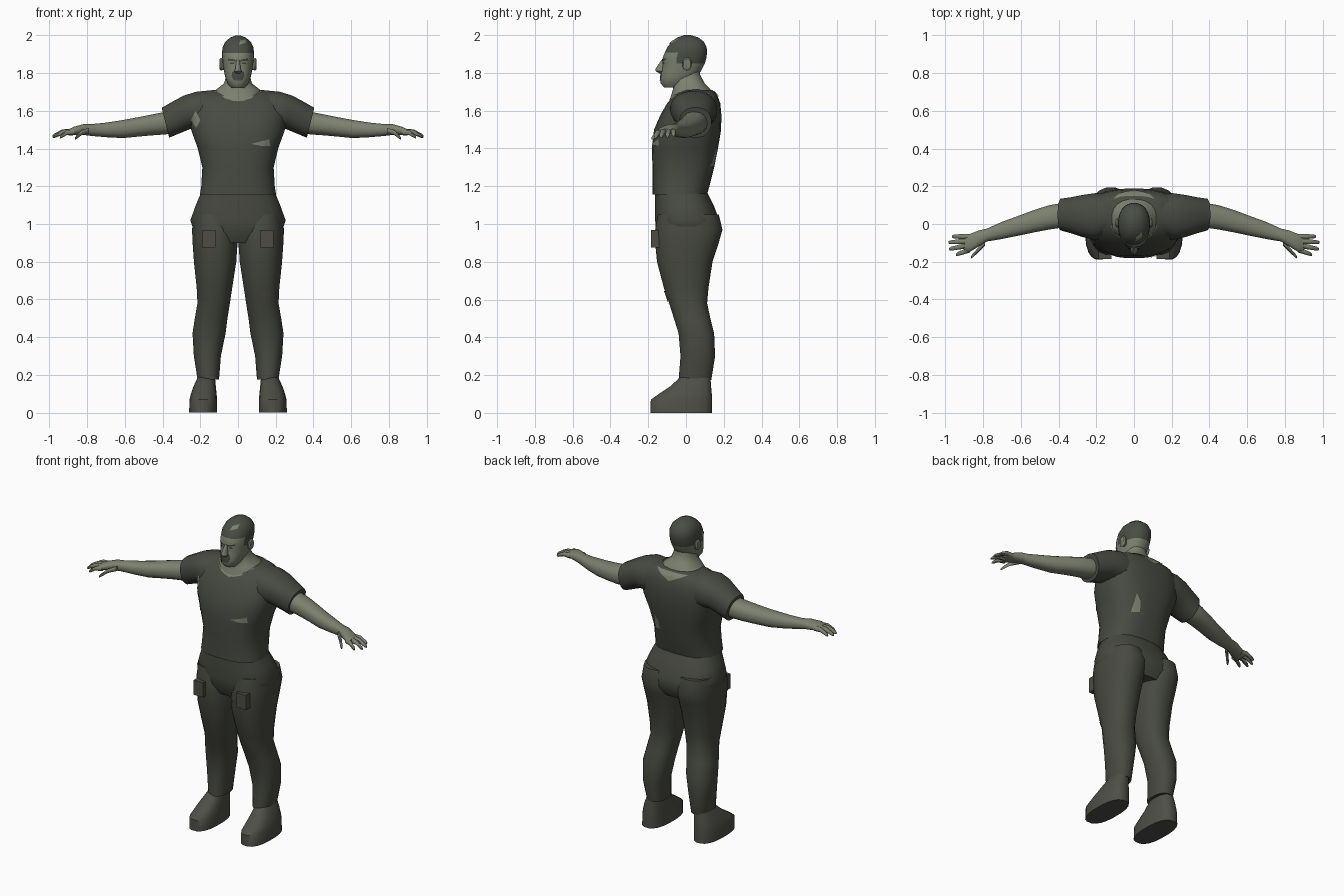
import bpy, bmesh, math
from mathutils import Vector
from mathutils.bvhtree import BVHTree

cube = bpy.data.objects.get("Cube")
if cube:
    bpy.data.objects.remove(cube, do_unlink=True)


def material(name, r, g, b):
    mat = bpy.data.materials.new(name)
    mat.use_nodes = True
    mat.diffuse_color = (r, g, b, 1)
    shader = mat.node_tree.nodes["Principled BSDF"]
    shader.inputs["Base Color"].default_value = (r, g, b, 1)
    shader.inputs["Roughness"].default_value = 0.9
    return mat


skin = material("skin", .2, .22, .16)
hair = material("hair", .065, .076, .058)
shirt_cloth = material("shirt cloth", .062, .07, .055)
trouser_cloth = material("trouser cloth", .063, .068, .053)
boot_leather = material("boot leather", .075, .078, .063)
pocket_cloth = material("pocket cloth", .075, .074, .058)
feature_dark = material("feature dark", .06, .062, .048)


def finish(name, bm, mats, mirrored=False, smooth=True):
    """Turn a bmesh into an object, optionally doubled across x = 0."""
    if mirrored:
        bmesh.ops.mirror(bm, geom=bm.verts[:] + bm.edges[:] + bm.faces[:],
                         axis='X', merge_dist=-1)
    bmesh.ops.recalc_face_normals(bm, faces=bm.faces[:])
    mesh = bpy.data.meshes.new(name)
    bm.to_mesh(mesh)
    bm.free()
    for mat in mats:
        mesh.materials.append(mat)
    if smooth:
        mesh.shade_smooth()
        mesh.set_sharp_from_angle(angle=math.radians(45))
    obj = bpy.data.objects.new(name, mesh)
    bpy.context.collection.objects.link(obj)
    return obj


def signed_power(value, power):
    return math.copysign(abs(value) ** power, value)


def add_loft(bm, rings, axis, sides, square, tilt):
    """Skin rounded cross-sections; a ring is position, low/high, low/high."""
    loops = []
    for ring in rings:
        if len(ring) == 4:                       # symmetric: half width only
            ring = (ring[0], -ring[1], ring[1], ring[2], ring[3])
        pos, u0, u1, v0, v1 = ring
        loop = []
        for i in range(sides):
            a = math.tau * (i + .5) / sides
            du = signed_power(math.cos(a), 2 / square) * (u1 - u0) / 2
            dv = signed_power(math.sin(a), 2 / square) * (v1 - v0) / 2
            u, v, w = (u0 + u1) / 2 + du, (v0 + v1) / 2 + dv, pos + tilt * dv
            loop.append(bm.verts.new((u, v, w) if axis == 'Z' else (w, u, v)))
        loops.append(loop)
    for low, high in zip(loops, loops[1:]):
        for i in range(sides):
            j = (i + 1) % sides
            bm.faces.new((low[i], low[j], high[j], high[i]))
    bm.faces.new(loops[0][::-1])
    bm.faces.new(loops[-1])


def loft(name, rings, mat, axis='Z', sides=20, square=2.3, tilt=0, mirrored=False):
    bm = bmesh.new()
    add_loft(bm, rings, axis, sides, square, tilt)
    return finish(name, bm, [mat], mirrored)


def patch(name, targets, outline, mat, side=-1, mirrored=False):
    """Thin plate: an x-z outline draped on the front (-1) or back (1)."""
    bm = bmesh.new()
    bm.faces.new([bm.verts.new((x, 0, z)) for x, z in outline])
    bmesh.ops.triangulate(bm, faces=bm.faces[:])
    bmesh.ops.subdivide_edges(bm, edges=bm.edges[:], cuts=5, use_grid_fill=True)
    trees = [BVHTree.FromPolygons([v.co for v in t.data.vertices],
                                  [p.vertices[:] for p in t.data.polygons])
             for t in targets]
    for v in bm.verts:
        start = Vector((v.co.x, side, v.co.z))
        hits = [t.ray_cast(start, Vector((0, -side, 0)))[0] for t in trees]
        depths = [side * h.y for h in hits if h]
        if not depths:
            depths = [side * t.find_nearest(start)[0].y for t in trees]
        v.co.y = side * (max(depths) + .005)
    return finish(name, bm, [mat], mirrored)


# Trousers: pelvis and two legs
pelvis = loft("trouser_seat", [
    (.9, .15, -.13, .15), (.96, .235, -.16, .185), (1.02, .255, -.165, .178),
    (1.1, .226, -.165, .148), (1.17, .196, -.165, .112)], trouser_cloth, square=2.5)
legs = loft("trouser_legs", [
    (.175, .1, .215, -.04, .135), (.3, .09, .235, -.03, .155),
    (.42, .065, .242, -.04, .15), (.5, .055, .23, -.065, .13),
    (.58, .042, .216, -.09, .113), (.66, .03, .22, -.118, .12),
    (.8, .008, .235, -.155, .142), (.9, .001, .242, -.165, .175),
    (.97, 0, .245, -.165, .195), (1.05, .02, .235, -.15, .175)],
    trouser_cloth, mirrored=True)

# Boots
loft("boots", [
    (0, .11, .26, -.19, .14), (.07, .11, .258, -.188, .14),
    (.1, .113, .25, -.145, .138), (.14, .117, .236, -.085, .134),
    (.19, .122, .213, -.03, .13)], boot_leather, square=2.5, mirrored=True)

# Thigh pockets
bm = bmesh.new()
bmesh.ops.create_cube(bm, size=1)
bmesh.ops.scale(bm, vec=(.068, .045, .095), verts=bm.verts[:])
bmesh.ops.translate(bm, vec=(.153, -.163, .922), verts=bm.verts[:])
finish("thigh_pockets", bm, [pocket_cloth], mirrored=True, smooth=False)

# Shirt: body and sleeves
shirt = loft("shirt_body", [
    (1.155, .203, -.178, .112), (1.2, .196, -.178, .125), (1.3, .19, -.178, .15),
    (1.4, .214, -.182, .17), (1.5, .25, -.17, .187), (1.58, .26, -.135, .188),
    (1.64, .25, -.1, .182), (1.685, .21, -.06, .165), (1.71, .14, -.02, .14)],
    shirt_cloth, sides=28, square=2.6)
sleeves = loft("shirt_sleeves", [
    (.1, -.05, .155, 1.5, 1.712), (.2, -.085, .165, 1.5, 1.702),
    (.27, -.07, .155, 1.505, 1.68), (.33, -.05, .143, 1.48, 1.648),
    (.385, -.035, .135, 1.457, 1.617)],
    shirt_cloth, axis='X', tilt=.25, mirrored=True)

# Arms with hands
loft("arms", [
    (.28, -.02, .12, 1.5, 1.62), (.38, -.02, .112, 1.475, 1.597),
    (.45, -.03, .1, 1.47, 1.583), (.53, -.045, .075, 1.463, 1.567),
    (.61, -.062, .045, 1.455, 1.552), (.7, -.08, .012, 1.46, 1.538),
    (.78, -.093, -.024, 1.467, 1.53), (.82, -.118, -.033, 1.472, 1.53),
    (.87, -.148, -.052, 1.471, 1.516), (.9, -.15, -.06, 1.468, 1.502)],
    skin, axis='X', mirrored=True)

# Fingers and thumb: tapered tubes from knuckle to tip
bm = bmesh.new()
digits = [((.87, -.067, 1.49), (.965, -.066, 1.468)),
          ((.88, -.09, 1.49), (.985, -.098, 1.463)),
          ((.88, -.113, 1.488), (.98, -.133, 1.461)),
          ((.87, -.136, 1.486), (.945, -.163, 1.459)),
          ((.79, -.1, 1.495), (.865, -.178, 1.452))]
for root, tip in digits:
    rings = []
    for t, r in ((0, .016), (.5, .014), (.9, .011), (1, .006)):
        x, y, z = Vector(root).lerp(Vector(tip), t)
        z += .012 * math.sin(math.pi * t)
        rings.append((x, y - r, y + r, z - r, z + r))
    add_loft(bm, rings, 'X', 8, 2, 0)
finish("fingers", bm, [skin], mirrored=True)

# Neck and head, with cropped hair on the crown
loft("neck", [
    (1.62, .14, -.1, .13), (1.68, .14, -.08, .145), (1.715, .115, -.07, .13),
    (1.745, .075, -.068, .1), (1.79, .062, -.07, .075), (1.86, .06, -.06, .08)], skin)
head = loft("head", [
    (1.722, .035, -.115, -.02), (1.745, .055, -.135, .02), (1.775, .067, -.134, .055),
    (1.81, .075, -.128, .08), (1.85, .081, -.122, .1), (1.88, .084, -.124, .109),
    (1.908, .085, -.113, .112), (1.935, .083, -.1, .11), (1.965, .069, -.076, .095),
    (1.988, .043, -.045, .065), (2, .012, -.01, .025)], skin, sides=28, square=2.2)
head.data.materials.append(hair)
for face in head.data.polygons:
    c = face.center
    if c.z > 1.91 or (c.z > 1.86 and c.y > -.045):
        face.material_index = 1

# Nose and ears
loft("nose", [
    (1.797, .012, -.14, -.1), (1.81, .02, -.162, -.1), (1.825, .015, -.16, -.1),
    (1.87, .009, -.128, -.1)], skin, sides=10)
loft("ears", [
    (.07, -.012, .022, 1.82, 1.87), (.09, -.02, .03, 1.812, 1.882),
    (.097, -.014, .024, 1.82, 1.875)], skin, axis='X', sides=12, mirrored=True)

# Painted face details
patch("brows", [head], [(.012, 1.862), (.055, 1.868), (.052, 1.877), (.012, 1.872)],
      feature_dark, mirrored=True)
patch("eyes", [head], [(.018, 1.849), (.044, 1.849), (.04, 1.856), (.022, 1.856)],
      feature_dark, mirrored=True)
patch("beard", [head], [(-.022, 1.76), (.022, 1.76), (.034, 1.785), (.03, 1.808),
                        (0, 1.815), (-.03, 1.808), (-.034, 1.785)], feature_dark)
patch("scalp_patch", [head], [(.005, 1.95), (.045, 1.962), (.04, 1.98), (.012, 1.973)],
      skin)

# Neckline
patch("front_neckline", [shirt, sleeves],
      [(-.125, 1.705), (-.06, 1.665), (0, 1.65), (.06, 1.665), (.125, 1.705)], skin)
patch("back_neckline", [shirt, sleeves],
      [(-.11, 1.705), (0, 1.655), (.11, 1.705)], skin, side=1)

# Tears in the clothes
patch("chest_tear", [shirt, sleeves],
      [(-.225, 1.6), (-.25, 1.55), (-.222, 1.51), (-.2, 1.55)], skin)
patch("rib_tear", [shirt], [(.07, 1.425), (.12, 1.415), (.17, 1.415), (.165, 1.45),
                            (.13, 1.44)], skin)
patch("small_tear", [shirt], [(-.18, 1.435), (-.12, 1.41), (-.18, 1.405)], feature_dark)
patch("back_tear", [shirt], [(.08, 1.31), (.13, 1.3), (.115, 1.42), (.085, 1.37)],
      skin, side=1)
patch("knee_tear", [legs], [(.125, .648), (.2, .642), (.14, .575)], pocket_cloth)
